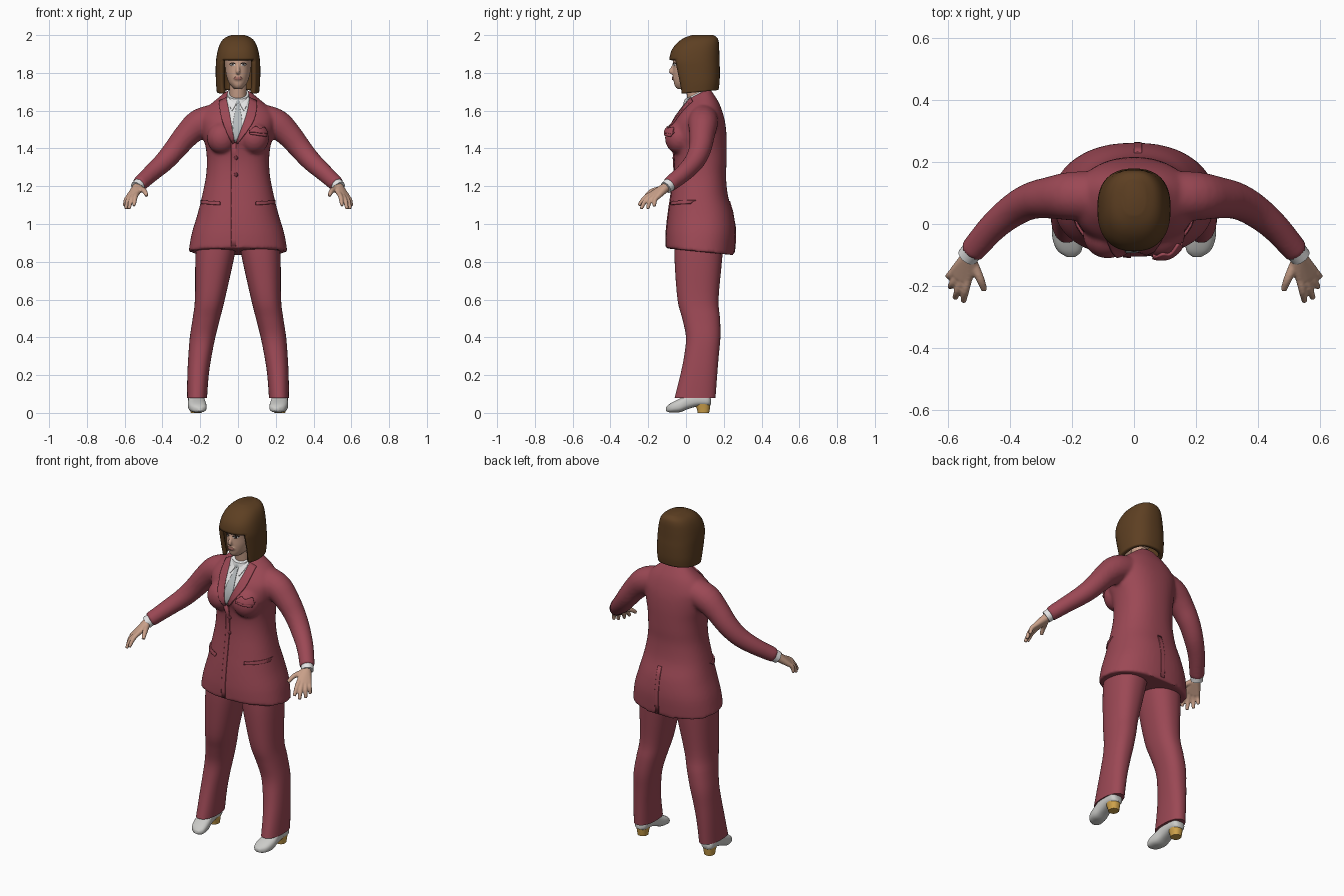
import bpy, bmesh, math
from mathutils import Vector, Matrix
from mathutils.bvhtree import BVHTree

if "Cube" in bpy.data.objects:
    bpy.data.objects.remove(bpy.data.objects["Cube"])


def material(name, *rgb):
    m = bpy.data.materials.new(name)
    m.use_nodes = True
    m.diffuse_color = (*rgb, 1)
    m.node_tree.nodes["Principled BSDF"].inputs["Base Color"].default_value = (*rgb, 1)
    return m


RED = material("suit_red", .33, .065, .09)
DARK_RED = material("button_red", .16, .03, .045)
HAIR = material("hair_brown", .11, .05, .016)
SKIN = material("skin", .58, .35, .25)
WHITE = material("shirt_white", .78, .78, .78)
GREY = material("tie_grey", .46, .49, .5)
SHOE = material("shoe_white", .6, .6, .58)
GOLD = material("heel_gold", .62, .36, .07)
DARK = material("eye_dark", .04, .025, .02)
LIP = material("lip", .38, .16, .13)


def refine(rows, k=4):
    """Smooth interpolation through rows of numbers."""
    out = []
    for i in range(len(rows) - 1):
        a, b = rows[max(i - 1, 0)], rows[i]
        c, d = rows[i + 1], rows[min(i + 2, len(rows) - 1)]
        for j in range(k):
            t = j / k
            out.append([q + t * ((r - p) + t * ((2 * p - 5 * q + 4 * r - s) + t * (3 * (q - r) + s - p))) / 2
                        for p, q, r, s in zip(a, b, c, d)])
    return out + [list(rows[-1])]


def oval(p=2.3, n=48):
    for i in range(n):
        a = math.tau * i / n
        c, s = math.cos(a), math.sin(a)
        yield math.copysign(abs(c) ** (2 / p), c), math.copysign(abs(s) ** (2 / p), s)


def level(z, x0, x1, y0, y1, tilt=0, p=2.3):
    """Horizontal ring between x and y limits."""
    return [Vector(((x0 + x1) / 2 + c * (x1 - x0) / 2, (y0 + y1) / 2 + s * (y1 - y0) / 2,
                    z + tilt * s * (y1 - y0) / 2)) for c, s in oval(p)]


def loft(bm, rings):
    loops = [[bm.verts.new(v) for v in r] for r in rings]
    n = len(loops[0])
    for a, b in zip(loops, loops[1:]):
        for i in range(n):
            bm.faces.new((a[i], a[(i + 1) % n], b[(i + 1) % n], b[i]))
    bm.faces.new(loops[0])
    bm.faces.new(loops[-1])


def tube(bm, rows, side=1, k=4):
    """Round tube along rows of x, y, z, radius."""
    rows = refine(rows, k)
    pts = [Vector((side * r[0], r[1], r[2])) for r in rows]
    rings = []
    for i, p in enumerate(pts):
        q = (pts[min(i + 1, len(pts) - 1)] - pts[max(i - 1, 0)]).to_track_quat('Z', 'Y')
        rings.append([p + q @ Vector((c, s, 0)) * rows[i][3] for c, s in oval(2, 20)])
    loft(bm, rings)


def ball(bm, center, size):
    m = Matrix.Translation(center) @ Matrix.Diagonal((*size, 1))
    return bmesh.ops.create_uvsphere(bm, u_segments=20, v_segments=12, radius=1, matrix=m)["verts"]


def finish(name, bm, mat, mirror=False, voxel=0, relax=4, solid=None, angle=50):
    bmesh.ops.recalc_face_normals(bm, faces=bm.faces)
    me = bpy.data.meshes.new(name)
    bm.to_mesh(me)
    bm.free()
    me.materials.append(mat)
    me.shade_smooth()
    me.set_sharp_from_angle(angle=math.radians(angle))
    ob = bpy.data.objects.new(name, me)
    bpy.context.collection.objects.link(ob)
    if voxel:
        r = ob.modifiers.new("blend", 'REMESH')
        r.mode, r.voxel_size, r.use_smooth_shade = 'VOXEL', voxel, True
        s = ob.modifiers.new("relax", 'SMOOTH')
        s.factor, s.iterations = .5, relax
    if mirror:
        ob.modifiers.new("mirror", 'MIRROR').use_mirror_merge = False
    if solid:
        s = ob.modifiers.new("thickness", 'SOLIDIFY')
        s.thickness, s.offset = solid
    return ob


def surface(ob):
    bpy.context.view_layer.update()
    return BVHTree.FromObject(ob, bpy.context.evaluated_depsgraph_get())


def touch(tree, x, z, side=-1):
    """Point of a surface seen from the front (-1) or back (1)."""
    hit = tree.ray_cast(Vector((x, side * 2, z)), Vector((0, -side, 0)))[0]
    return hit or tree.find_nearest(Vector((x, side * .05, z)))[0]


def patch(name, tree, mat, left, right, lift=.002, thick=.006, side=-1, cols=8):
    """Thin plate laid on a surface between two edge lines of x, z."""
    bm = bmesh.new()
    grid = []
    for l, r in zip(refine(left), refine(right)):
        row = []
        for j in range(cols + 1):
            t = j / cols
            p = touch(tree, l[0] + (r[0] - l[0]) * t, l[1] + (r[1] - l[1]) * t, side)
            row.append(bm.verts.new(p + Vector((0, side * lift, 0))))
        grid.append(row)
    for a, b in zip(grid, grid[1:]):
        for j in range(cols):
            bm.faces.new((a[j], a[j + 1], b[j + 1], b[j]))
    return finish(name, bm, mat, solid=(thick, 0))


# Jacket: torso, bust and sleeves blended together
bm = bmesh.new()
torso = [(.853, .262, -.105, .255, -.1), (.95, .245, -.105, .262, 0), (1.05, .215, -.095, .25, 0),
         (1.15, .19, -.08, .222, 0), (1.25, .17, -.066, .212, 0), (1.33, .165, -.062, .215, 0),
         (1.4, .17, -.07, .216, 0), (1.46, .185, -.085, .215, 0), (1.52, .195, -.075, .21, 0),
         (1.57, .195, -.05, .2, 0), (1.62, .16, -.02, .18, .1), (1.66, .11, 0, .15, .3),
         (1.69, .068, .01, .125, .5)]
loft(bm, [level(z, -w, w, a, b, t) for z, w, a, b, t in refine(torso)])
sleeve = [(.1, .09, 1.56, .08), (.2, .09, 1.532, .079), (.27, .085, 1.472, .068), (.33, .075, 1.4, .06),
          (.388, .045, 1.333, .054), (.455, -.01, 1.272, .047), (.525, -.09, 1.208, .041)]
for s in (-1, 1):
    tube(bm, sleeve, s)
    ball(bm, (s * .085, -.035, 1.455), (.08, .077, .085))
jacket = finish("jacket", bm, RED, voxel=.0095, relax=5)
cloth = surface(jacket)

# Jacket front: shirt opening, tie, lapels, overlap, pockets
patch("shirt_front", cloth, WHITE, [(-.062, 1.665), (-.045, 1.57), (-.022, 1.435)],
      [(.065, 1.665), (.045, 1.57), (-.01, 1.435)])
patch("tie", cloth, GREY, [(-.014, 1.65), (-.01, 1.62), (-.028, 1.52), (-.02, 1.44)],
      [(.014, 1.65), (.01, 1.62), (.022, 1.52), (-.012, 1.44)], lift=.006)
for s, label in ((1, "left"), (-1, "right")):
    patch(label + "_lapel", cloth, RED, [(s * .062, 1.668), (s * .042, 1.57), (-.016 + s * .004, 1.43)],
          [(s * .1, 1.65), (s * .085, 1.55), (-.016 + s * .016, 1.425)], lift=.005, thick=.009)
    patch(label + "_pocket_flap", cloth, RED, [(s * .095, 1.118), (s * .095, 1.1)],
          [(s * .195, 1.125), (s * .195, 1.107)], lift=.005, thick=.009)
    patch(label + "_shirt_collar_point", cloth, WHITE, [(s * .03, 1.67), (s * .012, 1.635), (s * .03, 1.6)],
          [(s * .06, 1.67), (s * .05, 1.635), (s * .033, 1.6)], lift=.007)
patch("front_overlap", cloth, RED, [(-.036, 1.43), (-.036, 1.1), (-.036, .88)],
      [(-.01, 1.43), (-.01, 1.1), (-.01, .88)], lift=.001)
patch("back_vent", cloth, RED, [(0, 1.12), (0, .85)], [(.025, 1.12), (.025, .85)], lift=.001, side=1)
patch("breast_pocket", cloth, RED, [(.06, 1.497), (.063, 1.475)], [(.155, 1.485), (.15, 1.462)], lift=.005, thick=.009)
patch("pocket_square", cloth, RED, [(.06, 1.49), (.09, 1.515), (.115, 1.505), (.14, 1.51), (.155, 1.48)],
      [(.06, 1.485), (.09, 1.485), (.115, 1.48), (.14, 1.48), (.155, 1.475)], lift=.009, thick=.009)
bm = bmesh.new()
for z in (1.35, 1.26):
    ball(bm, touch(cloth, -.012, z), (.012, .008, .012))
finish("jacket_buttons", bm, DARK_RED)

# Trousers
leg = [(.92, .002, .22, -.06, .2), (.8, .025, .226, -.06, .19), (.6, .07, .228, -.045, .172),
       (.5, .095, .24, -.02, .18), (.4, .12, .255, 0, .182), (.3, .14, .263, -.01, .173),
       (.2, .155, .268, -.03, .165), (.08, .164, .27, -.06, .156)]
bm = bmesh.new()
loft(bm, [level(*r) for r in refine(leg)])
finish("trouser_legs", bm, RED, mirror=True)

# Shoes with heels
shoe = [(.132, .222, .02, .045, .075), (.115, .222, .038, .036, .1), (.06, .221, .043, .034, .11),
        (.01, .22, .044, .02, .1), (-.03, .217, .048, .004, .077), (-.065, .212, .046, .002, .06),
        (-.09, .207, .036, .003, .045), (-.106, .203, .014, .01, .03)]
bm = bmesh.new()
loft(bm, [[Vector((x + c * w, y, (a + b) / 2 + s * (b - a) / 2)) for c, s in oval(2.6, 28)]
          for y, x, w, a, b in refine(shoe)])
finish("shoes", bm, SHOE, mirror=True)
bm = bmesh.new()
loft(bm, [level(0, .194, .25, .062, .122), level(.02, .192, .252, .058, .126), level(.052, .186, .258, .045, .13)])
finish("shoe_heels", bm, GOLD, mirror=True)

# Shirt cuffs and hands
bm = bmesh.new()
tube(bm, [(.515, -.077, 1.217, .035), (.537, -.106, 1.193, .034)])
finish("shirt_cuffs", bm, WHITE, mirror=True)

fingers = [((.533, -.172, 1.165), (.55, -.25, 1.098)), ((.552, -.177, 1.153), (.577, -.238, 1.08)),
           ((.568, -.168, 1.146), (.594, -.203, 1.08)), ((.58, -.15, 1.144), (.6, -.168, 1.093))]
bm = bmesh.new()
palm = ball(bm, (.532, -.105, 1.196), (.025, .025, .025)) + ball(bm, (.518, -.135, 1.187), (.015, .015, .015))
for base, tip in fingers:
    palm += ball(bm, base, (.014, .014, .014))
hull = bmesh.ops.convex_hull(bm, input=palm)
bmesh.ops.delete(bm, geom=list({g for g in hull["geom_interior"] + hull["geom_unused"]
                                if isinstance(g, bmesh.types.BMVert)}), context='VERTS')
for base, tip in fingers:
    mid = (Vector(base) + Vector(tip)) / 2 + Vector((.003, -.006, .008))
    tube(bm, [(*base, .013), (*mid, .0125), (*tip, .009)])
tube(bm, [(.52, -.125, 1.187, .016), (.496, -.178, 1.175, .0135), (.483, -.213, 1.15, .01)])
finish("hands", bm, SKIN, mirror=True, voxel=.0045, relax=3)

# Neck and shirt collar
bm = bmesh.new()
tube(bm, [(0, .065, 1.6, .048), (0, .05, 1.68, .045), (0, .04, 1.78, .045)])
finish("neck", bm, SKIN)
bm = bmesh.new()
loft(bm, [level(1.6, -.068, .068, -.02, .13), level(1.69, -.057, .057, -.006, .11, .5)])
finish("shirt_collar", bm, WHITE)
bm = bmesh.new()
ball(bm, touch(cloth, 0, 1.64), (.017, .014, .02))
finish("tie_knot", bm, GREY)

# Head with nose
face = [(1.715, .02, -.045, .03), (1.728, .034, -.058, .07), (1.75, .05, -.064, .09), (1.79, .063, -.068, .12),
        (1.83, .068, -.068, .14), (1.87, .07, -.068, .14), (1.92, .066, -.05, .13), (1.96, .045, -.01, .1)]
bm = bmesh.new()
loft(bm, [level(z, -w, w, a, b, p=2.2) for z, w, a, b in refine(face)])
tube(bm, [(0, -.062, 1.85, .007), (0, -.072, 1.825, .009), (0, -.08, 1.808, .012), (0, -.07, 1.797, .008)])
ball(bm, (0, -.062, 1.772), (.024, .012, .014))
head = finish("head", bm, SKIN, voxel=.005, relax=4)
skin = surface(head)
patch("lips", skin, LIP, [(-.022, 1.772), (-.01, 1.78), (.01, 1.78), (.022, 1.772)],
      [(-.022, 1.77), (-.01, 1.763), (.01, 1.763), (.022, 1.77)], lift=.001, thick=.003)
for s, label in ((1, "left"), (-1, "right")):
    patch(label + "_eye", skin, WHITE, [(s * .015, 1.843), (s * .028, 1.851), (s * .042, 1.845)],
          [(s * .015, 1.841), (s * .028, 1.836), (s * .042, 1.843)], lift=.001, thick=.002)
    patch(label + "_iris", skin, DARK, [(s * .023, 1.85), (s * .034, 1.85)],
          [(s * .023, 1.838), (s * .034, 1.838)], lift=.002, thick=.002)
    patch(label + "_lash", skin, DARK, [(s * .013, 1.848), (s * .028, 1.856), (s * .045, 1.849)],
          [(s * .013, 1.844), (s * .028, 1.851), (s * .045, 1.845)], lift=.002, thick=.003)

# Bobbed hair with a fringe, open around the face
bob = [(1.698, .112, -.05, .172, .1), (1.75, .117, -.062, .178, .03), (1.82, .118, -.08, .179, 0),
       (1.868, .116, -.088, .177, 0), (1.92, .107, -.076, .176, 0), (1.96, .092, -.045, .174, 0),
       (1.985, .07, -.01, .166, 0), (2.0, .036, .03, .145, 0)]
bm = bmesh.new()
loft(bm, [level(z, -w, w, a, b, t, 2.4) for z, w, a, b, t in refine(bob)])
bmesh.ops.recalc_face_normals(bm, faces=bm.faces)
gone = [f for f in bm.faces if len(f.verts) > 4 and f.calc_center_median().z < 1.8]
for f in bm.faces:
    c = f.calc_center_median()
    if len(f.verts) == 4 and c.y < 0 and abs(c.x) < .088 and c.z < 1.867:
        gone.append(f)
bmesh.ops.delete(bm, geom=gone, context='FACES')
finish("hair", bm, HAIR, solid=(.024, -1))
